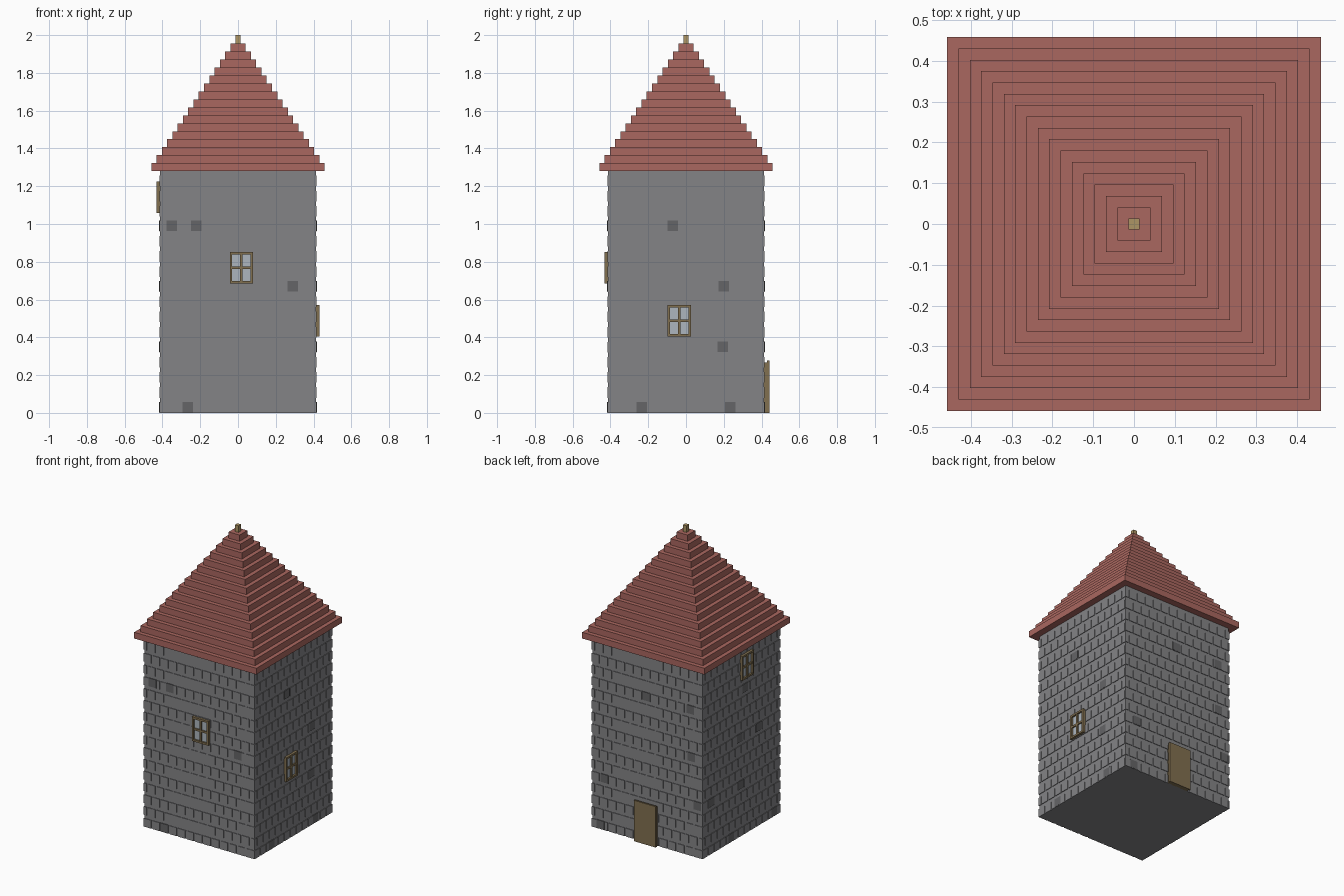
import bpy, bmesh
from math import pi
from mathutils import Matrix, Vector

if "Cube" in bpy.data.objects:
    bpy.data.objects.remove(bpy.data.objects["Cube"])


def material(name, color):
    m = bpy.data.materials.new(name)
    m.diffuse_color = (*color, 1)
    m.use_nodes = True
    m.node_tree.nodes["Principled BSDF"].inputs["Base Color"].default_value = m.diffuse_color
    return m


STONE = material("stone", (0.23, 0.23, 0.24))
DARK = material("dark_stone", (0.13, 0.13, 0.135))
TILE = material("roof_tile", (0.40, 0.135, 0.115))
WOOD = material("wood", (0.22, 0.16, 0.08))
GLASS = material("glass", (0.42, 0.47, 0.52))
BRASS = material("finial_wood", (0.42, 0.30, 0.13))


def box(bm, lo, hi, turn=0):
    """Axis box from lo to hi, turned about z by quarter turns."""
    lo, hi = Vector(lo), Vector(hi)
    mat = (Matrix.Rotation(turn * pi / 2, 4, 'Z')
           @ Matrix.Translation((lo + hi) / 2)
           @ Matrix.Diagonal((*(hi - lo), 1)))
    bmesh.ops.create_cube(bm, size=1, matrix=mat)


def finish(name, bm, mat):
    me = bpy.data.meshes.new(name)
    bm.to_mesh(me)
    bm.free()
    me.materials.append(mat)
    ob = bpy.data.objects.new(name, me)
    bpy.context.collection.objects.link(ob)
    return ob


# Sides are drawn as the front (-y) and turned: 0 front, 1 right, 2 back, 3 left
CORE, FACE, TOP = 0.412, 0.416, 1.28
ROWS, COURSE, STONE_H = 16, 0.08, 0.056
PITCH, STONE_W = 0.064, 0.054

# Tower core
bm = bmesh.new()
box(bm, (-CORE, -CORE, 0), (CORE, CORE, TOP))
finish("tower_wall", bm, STONE)

# Shallow staggered stone courses on all four sides
bm = bmesh.new()
for side in range(4):
    for row in range(ROWS):
        z = row * COURSE
        u = -FACE - (row % 2) * PITCH / 2
        while u < FACE - 0.01:
            a, b = max(u, -FACE), min(u + STONE_W, FACE)
            if b - a > 0.01:
                box(bm, (a, -FACE, z), (b, -CORE + 0.004, z + STONE_H), side)
            u += PITCH
finish("stone_courses", bm, STONE)

# Scattered dark stones: (position along the side, height)
dark = {
    0: [(-0.35, 0.99), (-0.22, 0.99), (0.29, 0.67), (-0.265, 0.03)],
    1: [(-0.07, 0.99), (0.2, 0.67), (0.195, 0.35), (-0.235, 0.03), (0.235, 0.03)],
    2: [(-0.01, 0.99), (0.325, 0.99), (0.33, 0.67), (-0.32, 0.35),
        (0.375, 0.35), (-0.35, 0.03)],
    3: [(0.04, 0.99), (0.18, 0.67), (-0.02, 0.67), (-0.32, 0.35),
        (0.0, 0.35), (-0.11, 0.03), (0.35, 0.03)],
}
bm = bmesh.new()
for side, spots in dark.items():
    for u, z in spots:
        box(bm, (u - 0.028, -FACE - 0.001, z - 0.028),
            (u + 0.028, -CORE, z + 0.028), side)
finish("dark_stones", bm, DARK)


# Windows: raised frame with a cross bar over a pane
def window(name, side, u, z, w=0.123, h=0.165, t=0.013):
    out = -0.432
    x0, x1, z0, z1 = u - w / 2, u + w / 2, z - h / 2, z + h / 2
    bm = bmesh.new()
    for a in (x0, x1 - t):
        box(bm, (a, out, z0), (a + t, -CORE, z1), side)
    for b in (z0, z1 - t):
        box(bm, (x0 + t, out, b), (x1 - t, -CORE, b + t), side)
    box(bm, (u - t / 2, out + 0.003, z0 + t), (u + t / 2, -CORE, z1 - t), side)
    box(bm, (x0 + t, out + 0.003, z - t / 2), (x1 - t, -CORE, z + t / 2), side)
    finish(name + "_frame", bm, WOOD)
    bm = bmesh.new()
    box(bm, (x0 + t, -0.42, z0 + t), (x1 - t, -CORE, z1 - t), side)
    finish(name + "_pane", bm, GLASS)


window("front_window", 0, 0.018, 0.768)
window("right_window", 1, -0.036, 0.488)
window("left_window", 3, 0.05, 1.142)

# Door on the back: backing and a slightly larger leaf
bm = bmesh.new()
box(bm, (-0.076, -0.432, 0), (0.076, -CORE, 0.268), 2)
finish("door_backing", bm, WOOD)
bm = bmesh.new()
box(bm, (-0.082, -0.442, 0), (0.082, -0.43, 0.277), 2)
finish("door", bm, WOOD)

# Stepped pyramid roof: square rings lofted up a staircase profile
TIERS, RISE = 16, (1.955 - TOP) / 16
rings = []
for i in range(TIERS):
    r = 0.458 - i * 0.0278
    rings += [(r, TOP + i * RISE), (r, TOP + (i + 1) * RISE)]
bm = bmesh.new()
loops = [[bm.verts.new((sx * r, sy * r, z))
          for sx, sy in ((-1, -1), (1, -1), (1, 1), (-1, 1))] for r, z in rings]
for a, b in zip(loops, loops[1:]):
    for k in range(4):
        n = (k + 1) % 4
        bm.faces.new((a[k], a[n], b[n], b[k]))
bm.faces.new(loops[0][::-1])
bm.faces.new(loops[-1])
finish("stepped_roof", bm, TILE)

# Finial post
bm = bmesh.new()
box(bm, (-0.0135, -0.0135, 1.95), (0.0135, 0.0135, 2.0))
finish("finial", bm, BRASS)
